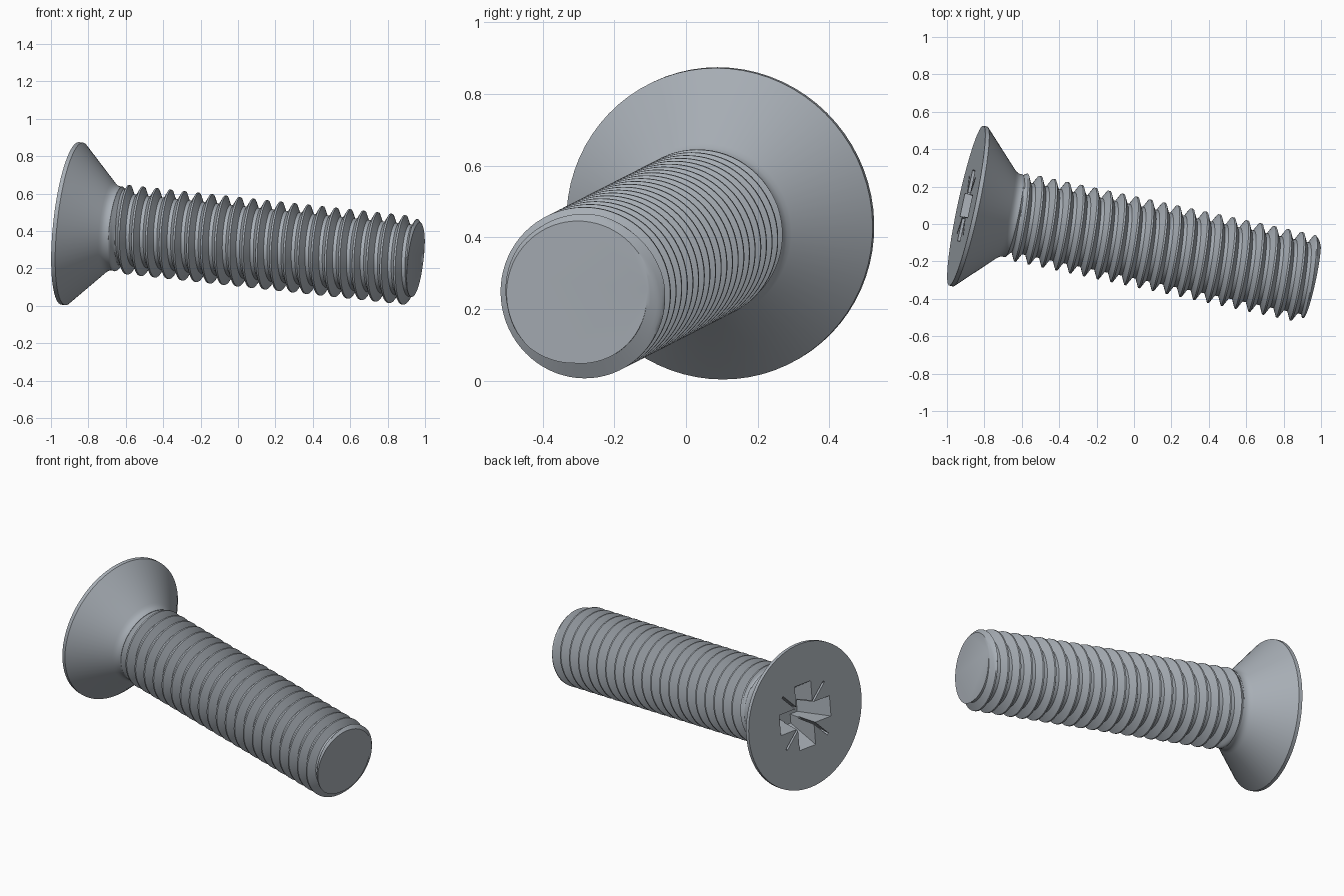
import bpy, bmesh
from math import cos, sin, pi, radians
from mathutils import Matrix, Vector

if "Cube" in bpy.data.objects:
    bpy.data.objects.remove(bpy.data.objects["Cube"])

# Sizes along the screw axis (local z runs from the head face to the tip)
HEAD_R, CREST_R, ROOT_R, NECK_R, TIP_R = 0.437, 0.238, 0.192, 0.226, 0.208
START, END, PITCH, CREST_AT = 0.26, 1.9, 0.0758, 0.300
SIDES, STEPS = 72, 16

# Tilted frame of the screw
axis = Vector((0.972, -0.208, -0.106)).normalized()
up = (Vector((0, 0, 1)) - axis * axis.z).normalized()
side = up.cross(axis)
frame = Matrix((side, up, axis)).transposed().to_4x4()
frame.translation = (-0.897, 0.098, 0.44)

steel = bpy.data.materials.new("blue grey steel")
steel.use_nodes = True
colour = (0.39, 0.425, 0.465, 1)
steel.diffuse_color = colour
steel.node_tree.nodes["Principled BSDF"].inputs["Base Color"].default_value = colour


def make_object(name, bm):
    bmesh.ops.recalc_face_normals(bm, faces=bm.faces)
    mesh = bpy.data.meshes.new(name)
    bm.to_mesh(mesh)
    bm.free()
    mesh.materials.append(steel)
    obj = bpy.data.objects.new(name, mesh)
    bpy.context.collection.objects.link(obj)
    obj.matrix_world = frame
    return obj


def activate(obj):
    bpy.ops.object.select_all(action='DESELECT')
    obj.select_set(True)
    bpy.context.view_layer.objects.active = obj


# Countersunk head with a short filleted neck, turned from a profile
def make_head():
    bm = bmesh.new()
    profile = [(0, 0), (HEAD_R, 0), (HEAD_R, 0.022), (0.246, 0.212), (0.236, 0.223),
               (0.229, 0.235), (NECK_R, 0.248), (NECK_R, 0.262), (0, 0.262)]
    verts = [bm.verts.new((0, r, z)) for r, z in profile]
    edges = [bm.edges.new(pair) for pair in zip(verts, verts[1:])]
    bmesh.ops.spin(bm, geom=verts + edges, cent=(0, 0, 0), axis=(0, 0, 1),
                   angle=2 * pi, steps=SIDES, use_duplicate=False)
    bmesh.ops.remove_doubles(bm, verts=bm.verts, dist=0.0002)
    return make_object("head", bm)


# Tapered blade used to cut one stroke of the drive recess
def make_blade(name, top, bottom, depth, turn):
    bm = bmesh.new()
    bmesh.ops.create_cube(bm, size=2)
    spin = Matrix.Rotation(turn, 3, 'Z')
    lip = 0.02
    for v in bm.verts:
        deep = v.co.z > 0
        length, width = bottom if deep else top
        v.co = spin @ Vector((v.co.x * length, v.co.y * width, depth if deep else -lip))
    obj = make_object(name, bm)
    obj.hide_render = True
    return obj


head = make_head()
blades = [make_blade("recess_cutter", (0.205, 0.064), (0.10, 0.045), 0.18, t)
          for t in (0, pi / 2)]
blades += [make_blade("slit_cutter", (0.245, 0.007), (0.12, 0.005), 0.12, t)
           for t in (pi / 4, -pi / 4)]
activate(head)
for blade in blades:
    cut = head.modifiers.new("cut", 'BOOLEAN')
    cut.operation = 'DIFFERENCE'
    cut.solver = 'EXACT'
    cut.object = blade
    bpy.ops.object.modifier_apply(modifier=cut.name)
    bpy.data.objects.remove(blade)


# Radius of the helical thread at a height and angle, with run-in and tip chamfer
def thread_radius(z, turn):
    phase = ((z - CREST_AT) / PITCH - turn) % 1
    from_crest = min(phase, 1 - phase)
    fall = min(max((from_crest - 1 / 16) / (5 / 16), 0), 1)
    radius = CREST_R + (ROOT_R - CREST_R) * fall
    blend = min(max((z - START) / 0.03, 0), 1)
    radius = NECK_R + (radius - NECK_R) * blend
    return min(radius, TIP_R + END - z)


# Threaded shank: a grid that follows the helix, clamped flat at both ends
def make_shank():
    bm = bmesh.new()
    first = int((START - CREST_AT) / PITCH) - 2
    last = int((END - CREST_AT) / PITCH) + 2
    rows = []
    for row in range(first * STEPS, last * STEPS + 1):
        ring = []
        for k in range(SIDES + 1):
            turn = k / SIDES
            z = CREST_AT + PITCH * (row / STEPS + turn)
            z = min(max(z, START), END)
            r = thread_radius(z, turn)
            a = 2 * pi * turn
            ring.append(bm.verts.new((-r * sin(a), r * cos(a), z)))
        rows.append(ring)
    for low, high in zip(rows, rows[1:]):
        for k in range(SIDES):
            quad = (low[k], low[k + 1], high[k + 1], high[k])
            if len({round(v.co.z, 5) for v in quad}) > 1:
                bm.faces.new(quad)
    bmesh.ops.delete(bm, geom=[v for v in bm.verts if not v.link_faces], context='VERTS')
    bmesh.ops.remove_doubles(bm, verts=bm.verts, dist=0.0001)
    # Flat end caps
    for z in (START, END):
        rim = [v for v in bm.verts if abs(v.co.z - z) < 0.00005]
        rim.sort(key=lambda v: Vector((v.co.x, v.co.y)).angle_signed(Vector((0, 1))))
        bm.faces.new(rim)
    return make_object("threaded_shank", bm)


shank = make_shank()
for part in (head, shank):
    activate(part)
    bpy.ops.object.shade_smooth_by_angle(angle=radians(32))
